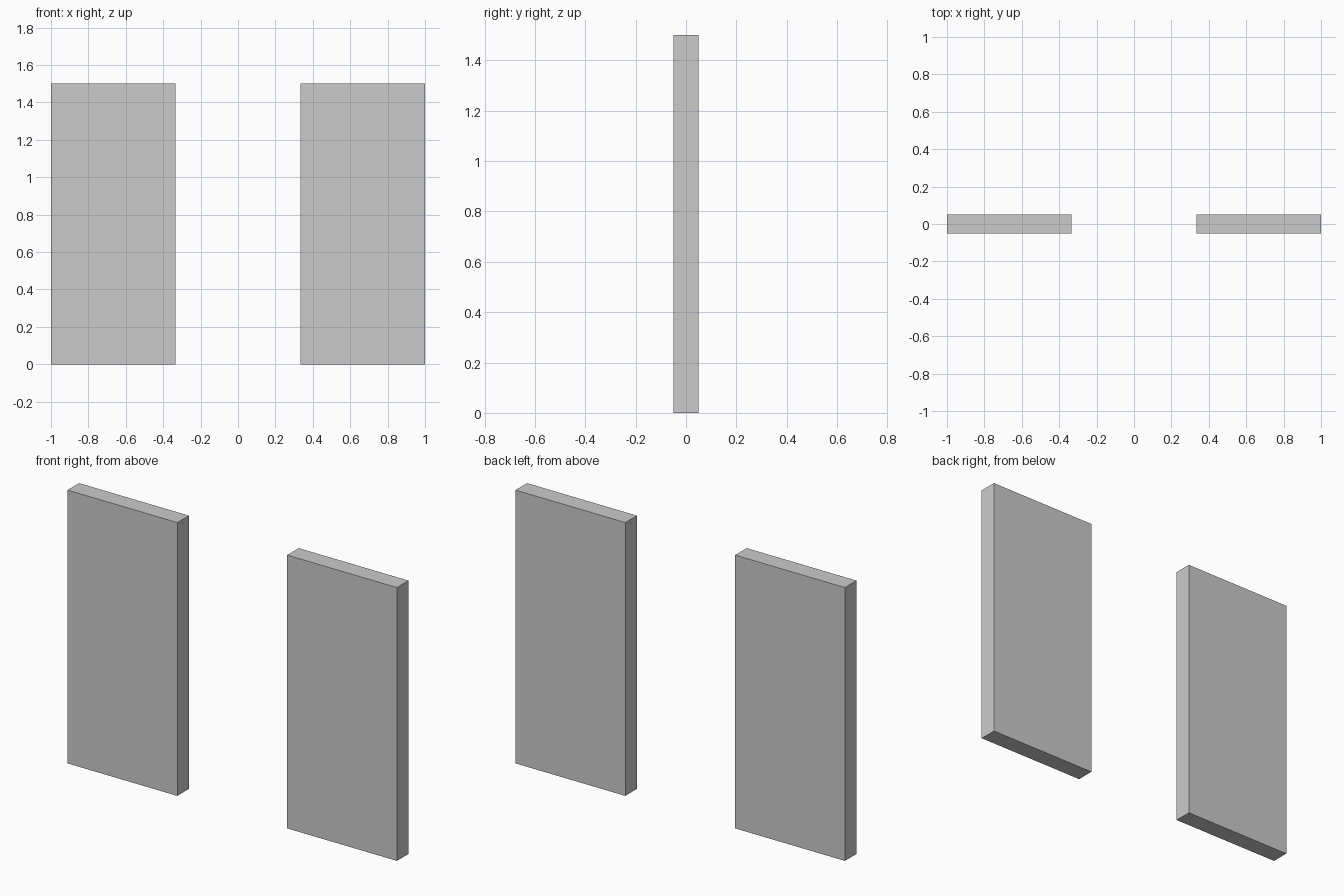
import bpy

if "Cube" in bpy.data.objects:
    bpy.data.objects.remove(bpy.data.objects["Cube"])

WIDTH, DEPTH, HEIGHT = 2 / 3, 0.1, 1.5


def panel(name, x):
    bpy.ops.mesh.primitive_cube_add(size=1, location=(x, 0, HEIGHT / 2))
    obj = bpy.context.object
    obj.name = name
    obj.scale = (WIDTH, DEPTH, HEIGHT)
    bpy.ops.object.transform_apply(location=False, rotation=False, scale=True)
    return obj


# Two upright panels with a gap of one panel width between them
for name, side in (("left_panel", -1), ("right_panel", 1)):
    panel(name, side * WIDTH)
